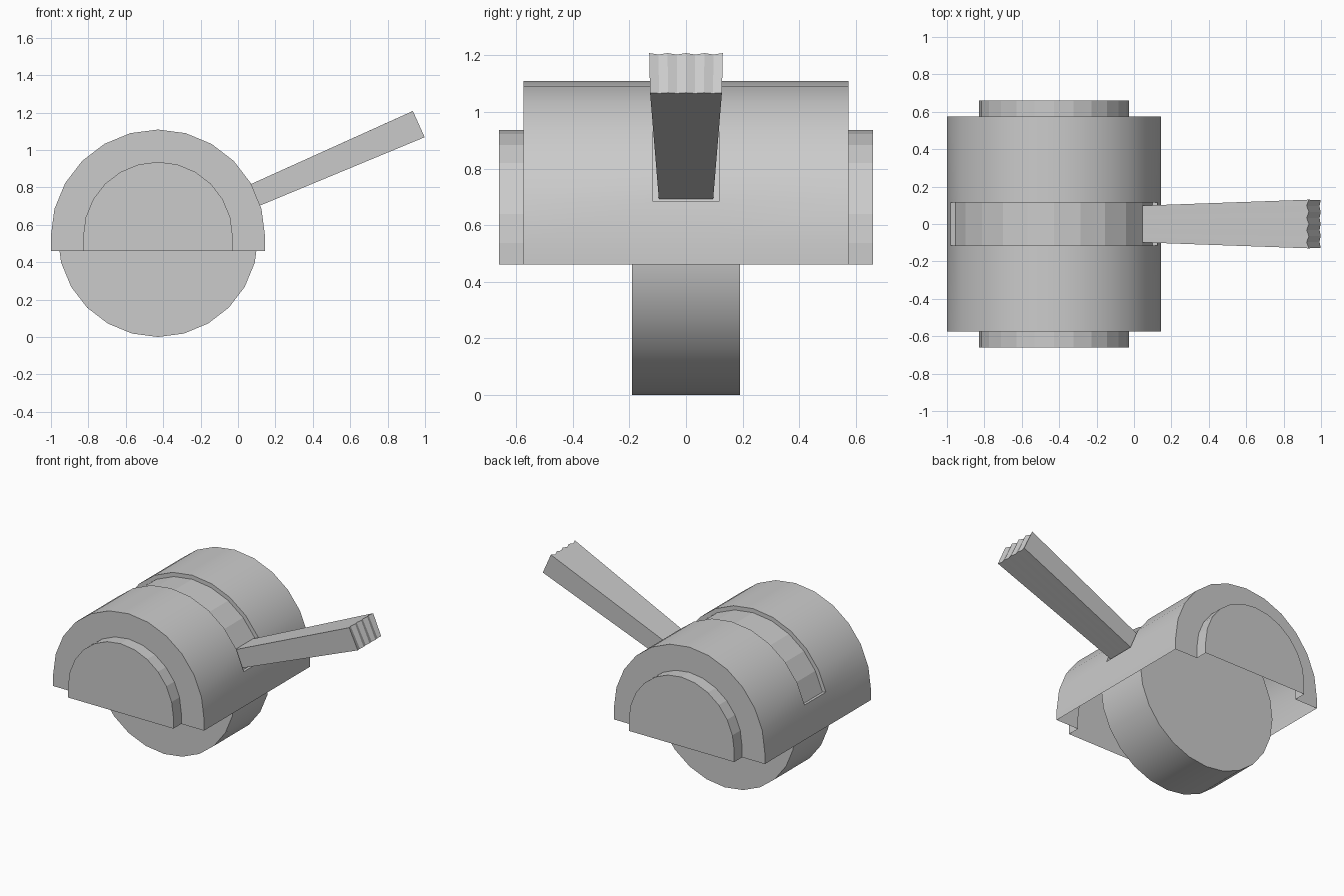
import bpy, bmesh, math

if "Cube" in bpy.data.objects:
    bpy.data.objects.remove(bpy.data.objects["Cube"])

CX, CZ, BASE = -0.428, 0.536, 0.46   # shared axle position and housing rim height
SLOT = 0.116                         # half width of the strap groove
R_OUT, R_FLOOR = 0.573, 0.545


def finish(name, bm, smooth=False, fix_normals=True):
    bmesh.ops.remove_doubles(bm, verts=bm.verts, dist=0.0005)
    if fix_normals:
        bmesh.ops.recalc_face_normals(bm, faces=bm.faces)
    me = bpy.data.meshes.new(name)
    bm.to_mesh(me)
    bm.free()
    ob = bpy.data.objects.new(name, me)
    bpy.context.collection.objects.link(ob)
    if smooth:
        bpy.ops.object.select_all(action='DESELECT')
        ob.select_set(True)
        bpy.context.view_layer.objects.active = ob
        bpy.ops.object.shade_smooth_by_angle(angle=math.radians(30))
    return ob


def arc(bm, r, y, first=0, last=12):
    return [bm.verts.new((CX + r * math.cos(math.radians(15 * i)), y,
                          CZ + r * math.sin(math.radians(15 * i))))
            for i in range(first, last + 1)]


def arch(bm, r, y):
    # half circle with short straight legs down to the rim
    return ([bm.verts.new((CX + r, y, BASE))] + arc(bm, r, y)
            + [bm.verts.new((CX - r, y, BASE))])


def bridge(bm, a, b, skip=()):
    for i in range(len(a) - 1):
        if i not in skip:
            bm.faces.new((a[i], b[i], b[i + 1], a[i + 1]))


# Housing: thin drum shell, open below, with a gap for the groove
bm = bmesh.new()
ys = (-0.575, -SLOT, SLOT, 0.575)
rings = [arch(bm, R_OUT, y) for y in ys]
for k in range(3):
    bridge(bm, rings[k], rings[k + 1], range(2, 12) if k == 1 else ())
# stepped end plates
for s, ring in ((-1, rings[0]), (1, rings[3])):
    inner = arch(bm, 0.40, s * 0.575)
    bridge(bm, inner, ring) if s < 0 else bridge(bm, ring, inner)
finish("housing", bm, smooth=True)

# End bosses: shallow half discs, open below
for s, name in ((-1, "front_boss"), (1, "back_boss")):
    bm = bmesh.new()
    a, b = arch(bm, 0.40, s * 0.575), arch(bm, 0.40, s * 0.66)
    bridge(bm, a, b) if s > 0 else bridge(bm, b, a)
    bm.faces.new(b if s < 0 else b[::-1])
    finish(name, bm)

# Groove: recessed floor with side and end walls
bm = bmesh.new()
profile = [arc(bm, r, y, 1, 11) for r, y in
           ((R_OUT, -SLOT), (R_FLOOR, -SLOT), (R_FLOOR, SLOT), (R_OUT, SLOT))]
for a, b in zip(profile, profile[1:]):
    bridge(bm, a, b)
bm.faces.new([p[0] for p in profile][::-1])
bm.faces.new([p[-1] for p in profile])
for f in bm.faces:
    f.normal_update()
finish("strap_groove", bm, fix_normals=False)

# Roller wheel
bm = bmesh.new()
sides = [[bm.verts.new((CX + CZ * math.cos(math.tau * i / 24), y,
                        CZ + CZ * math.sin(math.tau * i / 24)))
          for i in range(24)] for y in (-0.19, 0.19)]
for i in range(24):
    j = (i + 1) % 24
    bm.faces.new((sides[0][i], sides[1][i], sides[1][j], sides[0][j]))
bm.faces.new(sides[0])
bm.faces.new(sides[1][::-1])
finish("wheel", bm, smooth=True)

# Flared strap with a slightly ragged end
bm = bmesh.new()
N = 8
cols = []
for i in range(N + 1):
    t = 2 * i / N - 1
    d = 0.012 if i % 2 else 0.0
    cols.append([bm.verts.new(p) for p in (
        (0.035, t * 0.098, 0.802), (0.935 - d, t * 0.13, 1.208 - d * 0.44),
        (0.998 - d * 0.5, t * 0.127, 1.068 - d * 0.2), (0.092, t * 0.096, 0.692))])
for a, b in zip(cols, cols[1:]):
    for k in range(4):
        m = (k + 1) % 4
        bm.faces.new((a[k], b[k], b[m], a[m]))
bm.faces.new(cols[0])
bm.faces.new(cols[-1][::-1])
finish("strap", bm)
